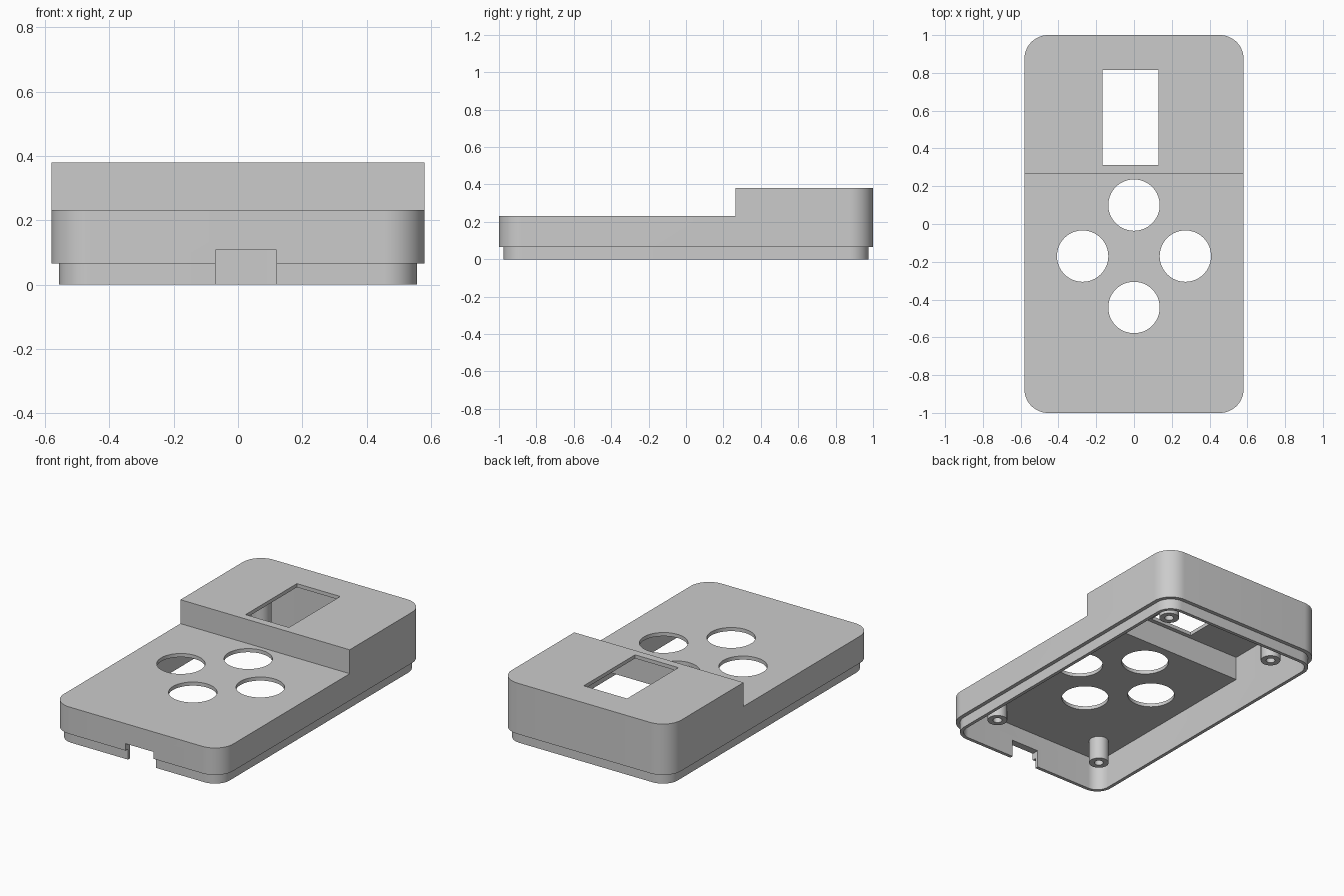
import bpy, bmesh
from math import sin, cos, pi

if "Cube" in bpy.data.objects:
    bpy.data.objects.remove(bpy.data.objects["Cube"])

HALF_X, HALF_Y, CORNER = 0.58, 1.0, 0.125
LOW, HIGH, SEAM, STEP_Y = 0.232, 0.38, 0.065, 0.265
SKIN, WALL, LIP = 0.0225, 0.045, 0.024

grey = bpy.data.materials.new("light grey plastic")
grey.use_nodes = True
grey.diffuse_color = (0.6, 0.6, 0.6, 1)
grey.node_tree.nodes["Principled BSDF"].inputs["Base Color"].default_value = (0.6, 0.6, 0.6, 1)


def finish(name, bm):
    bmesh.ops.recalc_face_normals(bm, faces=bm.faces[:])
    mesh = bpy.data.meshes.new(name)
    bm.to_mesh(mesh)
    bm.free()
    mesh.materials.append(grey)
    obj = bpy.data.objects.new(name, mesh)
    bpy.context.scene.collection.objects.link(obj)
    return obj


def prism(name, points, z0, z1):
    bm = bmesh.new()
    base = bm.faces.new([bm.verts.new((x, y, z0)) for x, y in points])
    top = bmesh.ops.extrude_face_region(bm, geom=[base])["geom"]
    verts = [v for v in top if isinstance(v, bmesh.types.BMVert)]
    bmesh.ops.translate(bm, verts=verts, vec=(0, 0, z1 - z0))
    return finish(name, bm)


def box(name, x0, x1, y0, y1, z0, z1):
    return prism(name, [(x0, y0), (x1, y0), (x1, y1), (x0, y1)], z0, z1)


def cylinder(name, x, y, r, z0, z1, n=48):
    ring = [(x + r * cos(2 * pi * i / n), y + r * sin(2 * pi * i / n)) for i in range(n)]
    return prism(name, ring, z0, z1)


def rounded_block(name, inset, z0, z1, seg=14):
    r = CORNER - inset
    points = []
    for q, (sx, sy) in enumerate([(1, 1), (-1, 1), (-1, -1), (1, -1)]):
        cx, cy = sx * (HALF_X - CORNER), sy * (HALF_Y - CORNER)
        for i in range(seg + 1):
            a = (q + i / seg) * pi / 2
            points.append((cx + r * cos(a), cy + r * sin(a)))
    return prism(name, points, z0, z1)


def boolean(target, tool, operation="DIFFERENCE"):
    mod = target.modifiers.new("cut", "BOOLEAN")
    mod.operation, mod.solver, mod.object = operation, "EXACT", tool
    bpy.context.view_layer.update()
    graph = bpy.context.evaluated_depsgraph_get()
    mesh = bpy.data.meshes.new_from_object(target.evaluated_get(graph))
    target.modifiers.clear()
    target.data = mesh
    bpy.data.objects.remove(tool)


def stepped_block(name, inset, z0, low, high, step_y):
    block = rounded_block(name, inset, z0, high)
    boolean(block, box("step_cutter", -1, 1, -2, step_y, low, 1))
    return block


# Hollow case with a raised rear section and a recessed lip below the seam
case = stepped_block("case", 0, SEAM, LOW, HIGH, STEP_Y)
boolean(case, rounded_block("lip", LIP, 0, SEAM + 0.05), "UNION")
boolean(case, stepped_block("cavity", WALL, -0.1, LOW - SKIN, HIGH - SKIN, STEP_Y + SKIN))

# Four round button holes in a diamond
for x, y in [(0, 0.1), (0.272, -0.17), (-0.272, -0.17), (0, -0.442)]:
    boolean(case, cylinder("button_hole", x, y, 0.136, 0.15, 0.5, 64))

# Screen window and front cable notch
boolean(case, box("window", -0.167, 0.13, 0.313, 0.815, 0.3, 0.5))
boolean(case, box("cable_notch", -0.07, 0.12, -1.2, -0.9, -0.1, 0.108))
parts = [case]

# Hollow screw posts hanging from the ceiling
for y, place, top in [(0.777, "back", HIGH), (-0.777, "front", LOW)]:
    for x, side in [(0.385, "left"), (-0.385, "right")]:
        post = cylinder(f"{place}_{side}_screw_post", x, y, 0.057, SEAM, top - SKIN / 2)
        boolean(post, cylinder("screw_hole", x, y, 0.026, 0, top - SKIN, 32))
        parts.append(post)

# Smooth rounded corners, crisp edges
bpy.ops.object.select_all(action="DESELECT")
for obj in parts:
    obj.select_set(True)
bpy.context.view_layer.objects.active = case
bpy.ops.object.shade_smooth_by_angle(angle=pi / 6)
